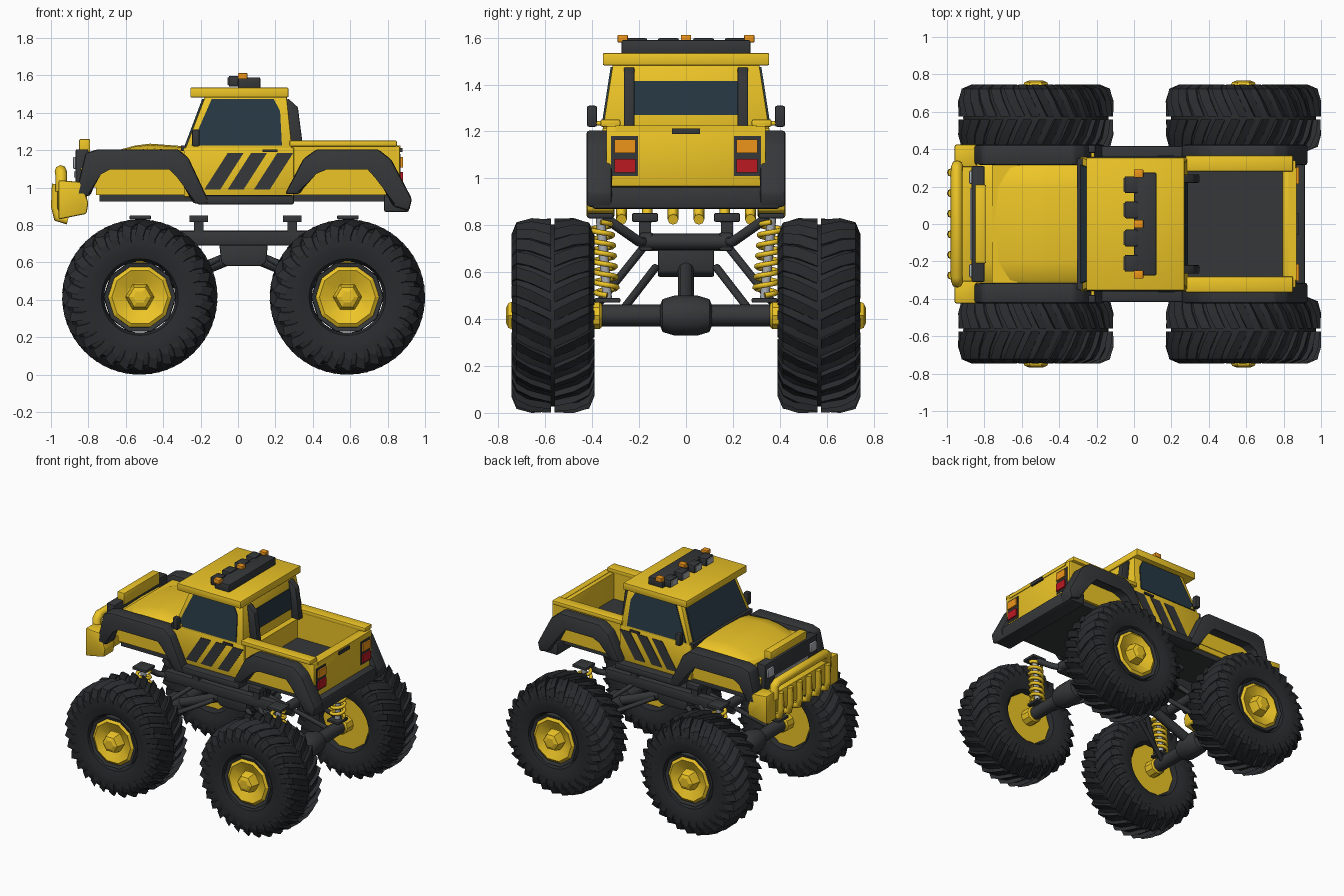
import bpy, bmesh, math
from mathutils import Vector


def mat(name, c):
    m = bpy.data.materials.new(name)
    m.diffuse_color = (*c, 1)
    return m


YEL = mat("yellow_paint", (0.85, 0.56, 0.02))
DARK = mat("dark_plastic", (0.035, 0.038, 0.041))
RUB = mat("rubber", (0.022, 0.024, 0.027))
GLASS = mat("glass", (0.02, 0.04, 0.055))
ORA = mat("amber", (0.85, 0.3, 0.01))
RED = mat("red_lens", (0.5, 0.01, 0.015))
LAMP = mat("lamp", (0.4, 0.42, 0.45))


def finish(name, bm, m, mirror=False, angle=35):
    bmesh.ops.recalc_face_normals(bm, faces=bm.faces)
    me = bpy.data.meshes.new(name)
    bm.to_mesh(me)
    bm.free()
    for p in me.polygons:
        p.use_smooth = True
    me.set_sharp_from_angle(angle=math.radians(angle))
    me.materials.append(m)
    ob = bpy.data.objects.new(name, me)
    bpy.context.collection.objects.link(ob)
    if mirror:
        mod = ob.modifiers.new("mirror", 'MIRROR')
        mod.use_axis = (False, True, False)
    return ob


def add_loft(bm, rings, closed=False):
    vs = [[bm.verts.new(p) for p in r] for r in rings]
    n = len(vs[0])
    for k in range(len(vs) if closed else len(vs) - 1):
        a, b = vs[k], vs[(k + 1) % len(vs)]
        for i in range(n):
            bm.faces.new((a[i], a[(i + 1) % n], b[(i + 1) % n], b[i]))
    if not closed:
        bm.faces.new(vs[0])
        bm.faces.new(vs[-1])


def loft(name, rings, m, mirror=False, bevel=0):
    bm = bmesh.new()
    add_loft(bm, rings)
    if bevel:
        bmesh.ops.bevel(bm, geom=bm.edges[:], offset=bevel, segments=2, profile=0.5,
                        affect='EDGES', clamp_overlap=True)
    return finish(name, bm, m, mirror)


def prism(name, pts, y0, y1, m, mirror=False, bevel=0):
    return loft(name, [[(x, y, z) for x, z in pts] for y in (y0, y1)], m, mirror, bevel)


def box(name, x, y, z, m, mirror=False, bevel=0):
    return prism(name, [(x[0], z[0]), (x[1], z[0]), (x[1], z[1]), (x[0], z[1])],
                 y[0], y[1], m, mirror, bevel)


def tube(name, pts, r, m, both=False, res=2):
    for s in ((1, -1) if both else (1,)):
        cu = bpy.data.curves.new(name, 'CURVE')
        cu.dimensions = '3D'
        cu.bevel_depth, cu.bevel_resolution, cu.use_fill_caps = r, res, True
        sp = cu.splines.new('POLY')
        sp.points.add(len(pts) - 1)
        for q, (x, y, z) in zip(sp.points, pts):
            q.co = (x, y * s, z, 1)
        cu.materials.append(m)
        bpy.context.collection.objects.link(bpy.data.objects.new(name, cu))


def lathe(name, prof, c, n, m, closed=False, angle=35):
    """Turn (radius, y) points about the wheel axis."""
    bm = bmesh.new()
    rings = [[(c[0] + r * math.cos(2 * math.pi * i / n), c[1] + y,
               c[2] + r * math.sin(2 * math.pi * i / n)) for i in range(n)] for r, y in prof]
    add_loft(bm, rings, closed)
    return finish(name, bm, m, True, angle)


# Wheels, axles and suspension at both ends
for end, wx, d in (("front", -0.525, 1), ("rear", 0.585, -1)):
    c = Vector((wx, 0.568, 0.415))
    side = [(0.19, 0.13), (0.205, 0.158), (0.26, 0.174), (0.32, 0.174), (0.365, 0.155), (0.385, 0.11)]
    lathe(end + "_tyre", side + [(0.388, 0)] + [(r, -y) for r, y in side[::-1]], c, 48, RUB, True)
    bm = bmesh.new()
    for s in (1, -1):
        for i in range(30):
            a0 = 2 * math.pi * (i + 0.5 * (s > 0)) / 30
            rings = []
            for y, r, da in ((0.008, 0.404, 0), (0.09, 0.406, 0.1), (0.155, 0.388, 0.18), (0.177, 0.335, 0.22)):
                ring = []
                for w, dr in ((-0.065, -0.04), (0.065, -0.04), (0.055, 0.01), (-0.06, -0.012)):
                    a = a0 + da + w
                    ring.append((c.x + (r + dr) * math.cos(a), c.y + s * y, c.z + (r + dr) * math.sin(a)))
                rings.append(ring)
            add_loft(bm, rings)
    finish(end + "_tread_lugs", bm, RUB, True, 20)
    lathe(end + "_rim_ring", [(0.195, 0.1), (0.192, 0.158), (0.17, 0.15), (0.165, 0.1)], c, 10, DARK, True)
    lathe(end + "_rim", [(0.19, -0.13), (0.15, -0.09), (0.15, 0.12), (0.172, 0.145), (0.15, 0.16),
                         (0.075, 0.125)], c, 10, YEL, angle=20)
    lathe(end + "_hub_cap", [(0.08, 0.11), (0.068, 0.175), (0.06, 0.19), (0.035, 0.2)], c, 6, YEL, angle=20)
    lathe(end + "_inner_hub", [(0.05, -0.21), (0.06, -0.2), (0.06, -0.05)], c, 10, YEL)
    tube(end + "_axle", [(wx, -0.4, 0.415), (wx, 0.4, 0.415)], 0.047, DARK)
    lathe(end + "_differential", [(0.085, 0), (0.085, 0.05), (0.07, 0.1), (0.045, 0.11)],
          (wx, 0, 0.415), 12, DARK)
    tube(end + "_driveshaft", [(wx, 0, 0.43), (wx + d * 0.18, 0, 0.5), (wx + d * 0.52, 0, 0.64)], 0.035, DARK)
    # coil-over shocks
    b, t = Vector((wx, 0.335, 0.48)), Vector((wx, 0.365, 0.835))
    tube(end + "_shock_rod", [b, t], 0.02, LAMP, True)
    coil = [b.lerp(t, 0.06 + 0.88 * i / 84) + 0.045 * Vector((math.cos(i * math.pi / 6), math.sin(i * math.pi / 6), 0))
            for i in range(85)]
    tube(end + "_spring", coil, 0.0125, YEL, True, 1)
    box(end + "_shock_top", (wx - 0.055, wx + 0.06), (0.31, 0.42), (0.83, 0.852), DARK, True, 0.006)
    box(end + "_shock_seat", (wx - 0.05, wx + 0.05), (0.28, 0.39), (0.47, 0.49), DARK, True, 0.006)
    tube(end + "_shock_arm", [(wx + d * 0.12, 0.17, 0.73), (wx, 0.2, 0.73), (wx, 0.35, 0.835)], 0.022, DARK, True)
    tube(end + "_upper_link", [(wx + d * 0.3, 0.17, 0.72), (wx, 0.37, 0.47)], 0.017, DARK, True)
    tube(end + "_lower_link", [(wx + d * 0.42, 0.13, 0.62), (wx, 0.3, 0.4)], 0.017, DARK, True)
    tube(end + "_cross_bar", [(wx + d * 0.08, -0.19, 0.73), (wx + d * 0.08, 0.19, 0.73)], 0.035, DARK)

# Chassis
box("chassis_rail", (-0.47, 0.53), (0.14, 0.2), (0.69, 0.77), DARK, True, 0.012)
prism("gearbox", [(-0.1, 0.7), (-0.09, 0.6), (-0.06, 0.58), (0.12, 0.58), (0.15, 0.6), (0.16, 0.7)],
      -0.12, 0.12, DARK, bevel=0.008)
box("chassis_cross_plate", (-0.12, 0.18), (-0.15, 0.15), (0.69, 0.75), DARK)
for x in (-0.21, 0.29):
    box("body_mount_stem", (x - 0.025, x + 0.025), (0.15, 0.2), (0.75, 0.83), DARK, True)
    box("body_mount_plate", (x - 0.05, x + 0.05), (0.12, 0.23), (0.815, 0.852), DARK, True, 0.005)

# Lower body and floor
box("floor_pan", (-0.74, 0.86), (-0.32, 0.32), (0.925, 0.97), DARK)
box("lower_body", (-0.76, 0.29), (-0.33, 0.33), (0.96, 1.17), YEL)
box("door_panel", (-0.29, 0.3), (0.3, 0.357), (0.95, 1.215), YEL, True, 0.008)
box("side_step", (-0.22, 0.3), (0.31, 0.418), (0.91, 0.96), DARK, True, 0.012)
for x in (-0.18, -0.055, 0.085):
    prism("door_stripe", [(x, 0.99), (x + 0.085, 0.99), (x + 0.21, 1.185), (x + 0.125, 1.185)],
          0.35, 0.361, DARK, True)
box("door_handle", (0.13, 0.21), (0.35, 0.368), (1.19, 1.205), DARK, True)

# Hood, crowned across its width
hood = [(-0.84, 1.14), (-0.68, 1.19), (-0.55, 1.225), (-0.47, 1.235), (-0.27, 1.22)]
loft("hood", [[(-0.84, y, 1.0)] + [(x, y, z - drop) for x, z in hood] + [(-0.27, y, 1.0)]
              for y, drop in ((-0.335, 0.06), (-0.3, 0.025), (-0.2, 0.006), (0, 0), (0.2, 0.006),
                              (0.3, 0.025), (0.335, 0.06))], YEL)
box("cowl", (-0.305, -0.25), (-0.35, 0.35), (1.195, 1.225), DARK)
box("hood_visor", (-0.85, -0.79), (-0.21, 0.21), (1.17, 1.26), YEL, bevel=0.008)

# Cab
def rect(x0, x1, y, z):
    return [(x0, -y, z), (x1, -y, z), (x1, y, z), (x0, y, z)]


def side_y(z):
    return 0.357 - 0.045 * (z - 1.2) / 0.29


loft("cab", [rect(-0.285, 0.29, 0.357, 1.2), rect(-0.175, 0.26, 0.312, 1.49)], YEL, bevel=0.006)
win = [(-0.25, 1.225), (-0.14, 1.475), (0.19, 1.475), (0.225, 1.41), (0.235, 1.225)]
loft("side_window", [[(x, side_y(z) + o, z) for x, z in win] for o in (-0.01, 0.007)], GLASS, True)
loft("windshield", [[(-0.277 + o, -0.315, 1.225), (-0.277 + o, 0.315, 1.225), (-0.183 + o, 0.28, 1.475),
                     (-0.183 + o, -0.28, 1.475)] for o in (-0.008, 0.02)], GLASS)
loft("rear_window", [[(0.283 + o, -0.23, 1.27), (0.283 + o, 0.23, 1.27), (0.268 + o, 0.225, 1.415),
                      (0.268 + o, -0.225, 1.415)] for o in (-0.02, 0.006)], GLASS)
box("roof", (-0.255, 0.27), (-0.355, 0.355), (1.482, 1.535), YEL, bevel=0.007)
prism("roll_bar", [(0.26, 1.2), (0.35, 1.2), (0.32, 1.43), (0.27, 1.475), (0.26, 1.47)], 0.22, 0.265, DARK, True, 0.006)
box("mirror", (-0.245, -0.205), (0.38, 0.422), (1.22, 1.31), DARK, True, 0.008)
tube("mirror_arm", [(-0.22, 0.33, 1.235), (-0.22, 0.4, 1.235)], 0.01, YEL, True)

# Roof light bar
box("light_bar", (0.0, 0.12), (-0.275, 0.275), (1.53, 1.59), DARK, bevel=0.008)
for y in (-0.21, -0.075, 0.075, 0.21):
    box("roof_lamp", (-0.05, 0.02), (y - 0.045, y + 0.045), (1.54, 1.598), DARK, bevel=0.008)
    box("roof_lens", (-0.056, -0.04), (y - 0.036, y + 0.036), (1.548, 1.59), LAMP)
for y in (-0.27, 0, 0.27):
    box("marker_lamp", (0, 0.05), (y - 0.022, y + 0.022), (1.58, 1.612), ORA, bevel=0.004)

# Cargo bed
box("bed_floor", (0.28, 0.82), (-0.3, 0.3), (0.96, 1.03), DARK)
box("bed_side", (0.28, 0.85), (0.285, 0.34), (0.96, 1.23), YEL, True)
box("bed_rail", (0.275, 0.85), (0.28, 0.365), (1.22, 1.252), YEL, True, 0.008)
box("tailgate", (0.795, 0.865), (-0.34, 0.34), (0.965, 1.222), YEL, bevel=0.006)
box("tailgate_cap", (0.825, 0.87), (-0.3, 0.3), (1.2, 1.225), YEL)
box("tailgate_latch", (0.84, 0.88), (-0.06, 0.06), (1.19, 1.213), DARK)
box("tail_lamp_frame", (0.85, 0.87), (0.205, 0.32), (1.01, 1.18), DARK, True)
box("turn_lamp", (0.86, 0.882), (0.215, 0.305), (1.108, 1.165), ORA, True)
box("brake_lamp", (0.86, 0.882), (0.215, 0.305), (1.025, 1.083), RED, True)
box("rear_bumper", (0.78, 0.915), (-0.4, 0.4), (0.87, 0.965), DARK, bevel=0.012)

# Fender flares
front = [(-0.87, 0.955), (-0.815, 1.185), (-0.75, 1.205), (-0.32, 1.205), (-0.265, 1.16), (-0.15, 0.915),
         (-0.24, 0.915), (-0.32, 1.07), (-0.36, 1.11), (-0.69, 1.11), (-0.745, 1.08), (-0.79, 0.955)]
rear = [(0.25, 0.965), (0.35, 1.155), (0.42, 1.205), (0.75, 1.205), (0.82, 1.15), (0.93, 0.94), (0.915, 0.875),
        (0.83, 0.9), (0.745, 1.06), (0.7, 1.11), (0.47, 1.11), (0.41, 1.085), (0.33, 0.965)]
prism("front_fender_flare", front, 0.315, 0.424, DARK, True, 0.014)
prism("rear_fender_flare", rear, 0.315, 0.424, DARK, True, 0.014)

# Grille and front lamps
box("grille", (-0.868, -0.8), (-0.31, 0.31), (1.0, 1.205), DARK, bevel=0.008)
box("head_lamp", (-0.882, -0.85), (0.215, 0.285), (1.1, 1.165), LAMP, True, 0.006)
box("grille_bar", (-0.876, -0.85), (-0.19, 0.19), (1.055, 1.085), LAMP)

# Front bumper, teeth and bull bar
prism("front_bumper", [(-0.965, 0.88), (-0.82, 0.88), (-0.8, 1.0), (-0.965, 1.03)], -0.32, 0.32, YEL, bevel=0.008)
prism("bumper_end", [(-0.96, 0.83), (-0.81, 0.86), (-0.8, 0.92), (-0.84, 1.03), (-0.96, 1.04)],
      0.305, 0.424, YEL, True, 0.01)
for i in range(6):
    y = (i - 2.5) * 0.11
    tube("bumper_tooth", [(-0.91, y, 0.825), (-0.965, y, 0.84), (-0.977, y, 0.9), (-0.972, y, 1.02)], 0.023, YEL)
tube("bull_bar", [(-0.945, -0.31, 0.98), (-0.945, -0.31, 1.07), (-0.948, -0.28, 1.09), (-0.948, 0.28, 1.09),
                  (-0.945, 0.31, 1.07), (-0.945, 0.31, 0.98)], 0.032, YEL)
